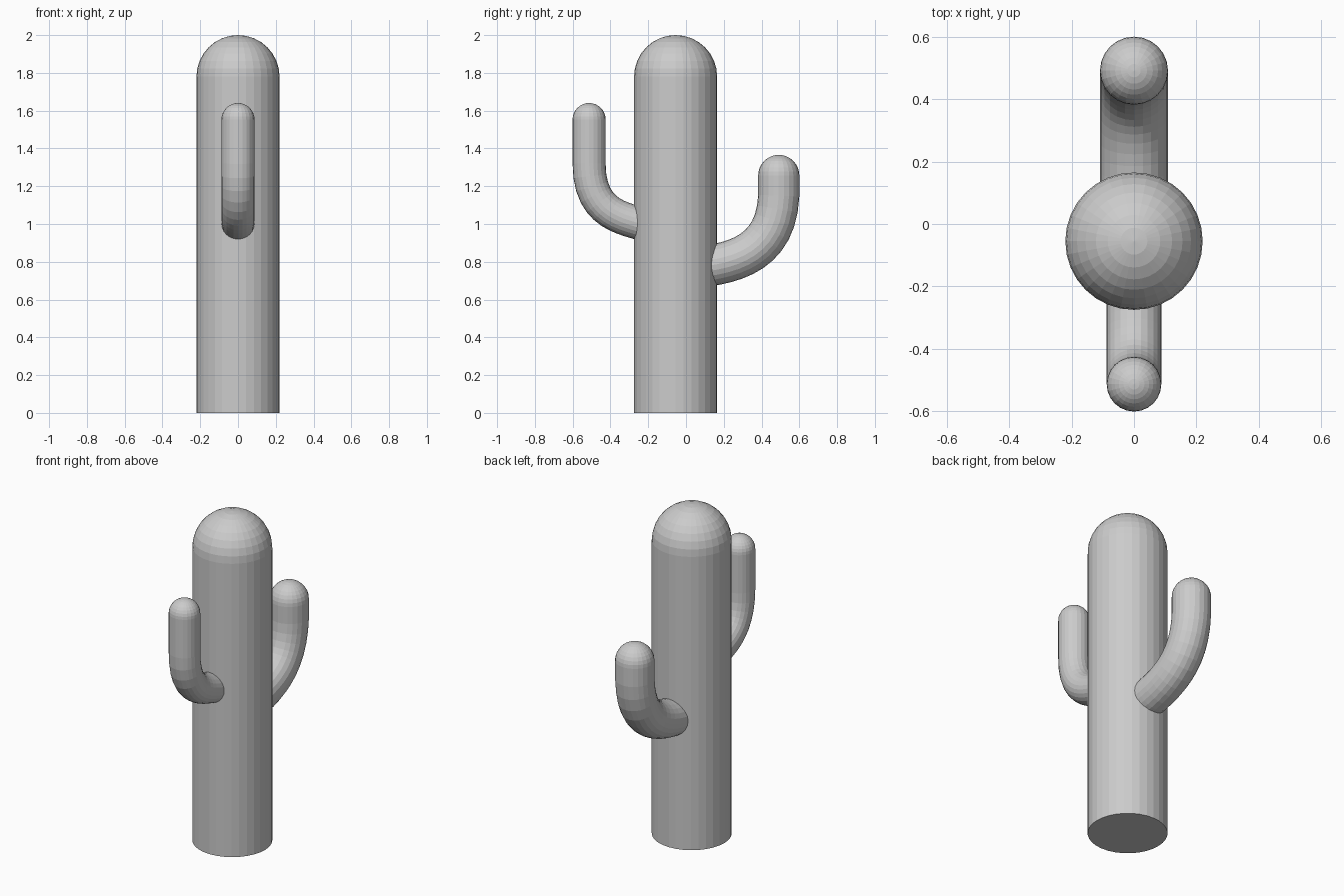
import bpy, bmesh
from math import sin, cos, pi
from mathutils import Vector

if "Cube" in bpy.data.objects:
    bpy.data.objects.remove(bpy.data.objects["Cube"])


def tube(name, path, radius, sides, dome_rings=8):
    """Sweep a circle along a path in the YZ plane and round off its far end."""
    pts = [Vector((0, y, z)) for y, z in path]
    side = Vector((1, 0, 0))
    bm = bmesh.new()

    def ring(centre, tangent, r):
        up = tangent.cross(side)
        return [bm.verts.new(centre + r * (side * cos(2 * pi * i / sides) + up * sin(2 * pi * i / sides)))
                for i in range(sides)]

    rings = []
    for i, p in enumerate(pts):
        t = (pts[min(i + 1, len(pts) - 1)] - pts[max(i - 1, 0)]).normalized()
        rings.append(ring(p, t, radius))
    # hemispherical tip
    for k in range(1, dome_rings):
        a = pi / 2 * k / dome_rings
        rings.append(ring(pts[-1] + t * radius * sin(a), t, radius * cos(a)))
    tip = bm.verts.new(pts[-1] + t * radius)
    for a, b in zip(rings, rings[1:]):
        for i in range(sides):
            j = (i + 1) % sides
            bm.faces.new((a[i], a[j], b[j], b[i]))
    for i in range(sides):
        bm.faces.new((rings[-1][i], rings[-1][(i + 1) % sides], tip))
    bm.faces.new(rings[0])
    bmesh.ops.recalc_face_normals(bm, faces=bm.faces)
    mesh = bpy.data.meshes.new(name)
    bm.to_mesh(mesh)
    bm.free()
    obj = bpy.data.objects.new(name, mesh)
    bpy.context.collection.objects.link(obj)
    return obj


def elbow(root, a, b, c, d, end, steps=10):
    """Straight root, cubic bend a-b-c-d, then straight up to the end."""
    a, b, c, d = map(Vector, (a, b, c, d))
    bend = []
    for i in range(steps + 1):
        t = i / steps
        s = 1 - t
        bend.append(tuple(a * s**3 + b * 3 * s * s * t + c * 3 * s * t * t + d * t**3))
    return [root] + bend + [end]


# trunk
tube("trunk", [(-0.055, 0), (-0.055, 1.78)], 0.22, 32)

# front arm, thin and high
tube("front_arm", elbow((-0.15, 0.975), (-0.27, 1.01), (-0.37, 1.04),
                        (-0.513, 1.08), (-0.513, 1.32), (-0.513, 1.553)), 0.0875, 24)

# back arm, thick and low
tube("back_arm", elbow((0.04, 0.765), (0.165, 0.787), (0.33, 0.82),
                       (0.48, 0.90), (0.491, 1.15), (0.491, 1.257)), 0.109, 24)
